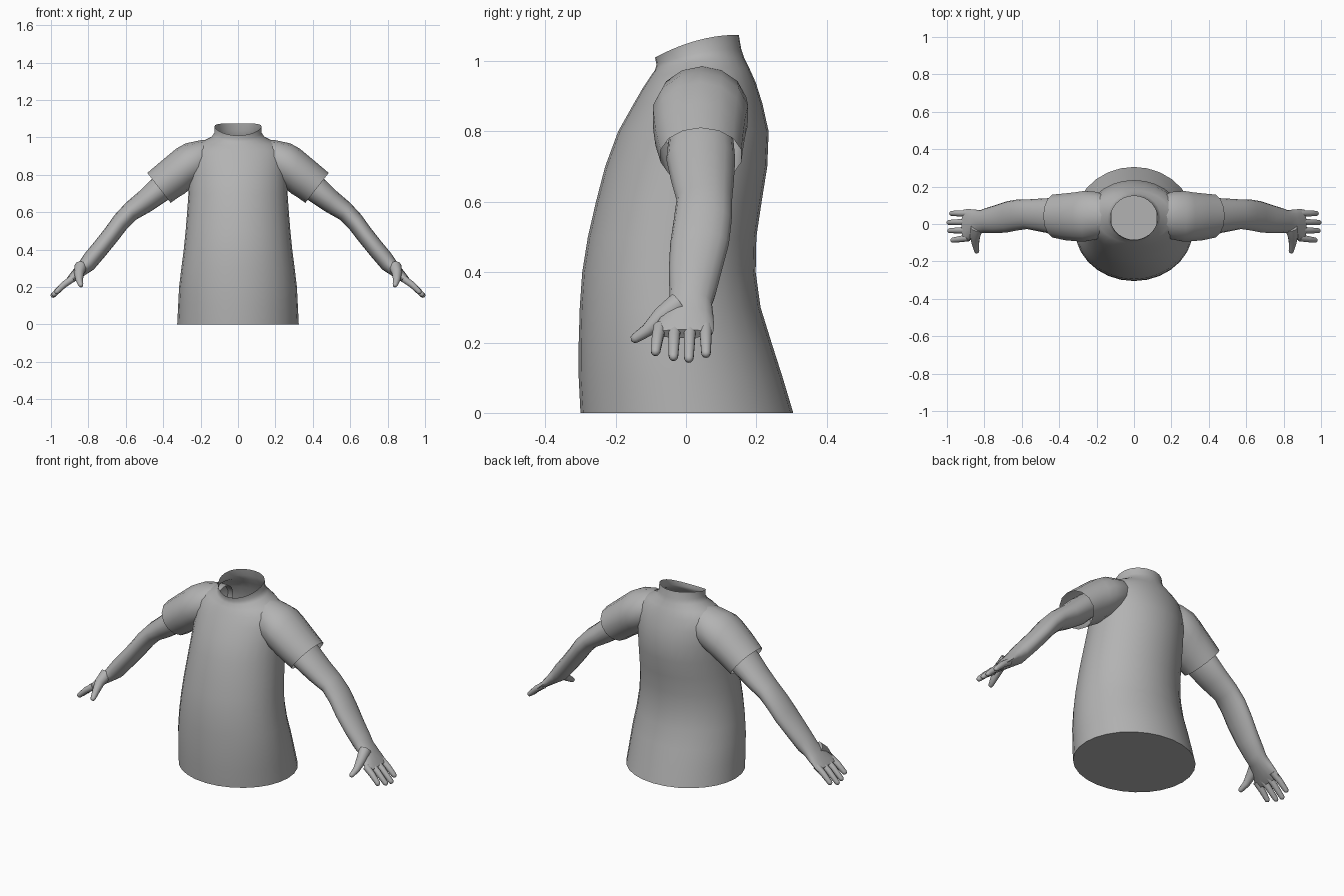
import bpy, bmesh, math
from mathutils import Vector

if "Cube" in bpy.data.objects:
    bpy.data.objects.remove(bpy.data.objects["Cube"])

grey = bpy.data.materials.new("plain grey")
grey.diffuse_color = (0.45, 0.45, 0.45, 1)
grey.use_nodes = True
grey.node_tree.nodes["Principled BSDF"].inputs["Base Color"].default_value = grey.diffuse_color


def loft(name, rings, cap_start=False, cap_end=False, mirror=False, angle=60):
    """Skin a list of point rings, optionally capped and mirrored across x."""
    bm = bmesh.new()
    loops = [[bm.verts.new(p) for p in ring] for ring in rings]
    n = len(loops[0])
    for a, b in zip(loops, loops[1:]):
        for i in range(n):
            j = (i + 1) % n
            bm.faces.new((a[i], a[j], b[j], b[i]))
    if cap_start:
        bm.faces.new(loops[0][::-1])
    if cap_end:
        bm.faces.new(loops[-1])
    bmesh.ops.recalc_face_normals(bm, faces=bm.faces[:])
    me = bpy.data.meshes.new(name)
    bm.to_mesh(me)
    bm.free()
    me.materials.append(grey)
    ob = bpy.data.objects.new(name, me)
    bpy.context.collection.objects.link(ob)
    if mirror:
        ob.modifiers.new("mirror", 'MIRROR').use_mirror_merge = False
    bpy.ops.object.select_all(action='DESELECT')
    ob.select_set(True)
    bpy.context.view_layer.objects.active = ob
    bpy.ops.object.shade_smooth_by_angle(angle=math.radians(angle))
    return ob


def oval(center, u, v, n):
    return [center + u * math.cos(2 * math.pi * i / n) + v * math.sin(2 * math.pi * i / n)
            for i in range(n)]


def torso_ring(zf, zb, hw, yf, yb, n=28):
    """Oval ring whose height rises in a curve from front to back."""
    ring = []
    for p in oval(Vector((0, (yf + yb) / 2, 0)), Vector((hw, 0, 0)), Vector((0, (yb - yf) / 2, 0)), n):
        t = (yb - p.y) / (yb - yf)
        ring.append(Vector((p.x, p.y, zb - (zb - zf) * t * t)))
    return ring


def limb_rings(sections, n):
    """Sections: top x, top z, bottom x, bottom z, front y, back y."""
    out = []
    for tx, tz, bx, bz, yf, yb in sections:
        c = Vector(((tx + bx) / 2, (yf + yb) / 2, (tz + bz) / 2))
        out.append(oval(c, Vector(((tx - bx) / 2, 0, (tz - bz) / 2)), Vector((0, (yb - yf) / 2, 0)), n))
    return out


def digit(name, points, radii, n=10):
    """Tapered finger with a rounded tip."""
    pts = [Vector(p) for p in points]
    end = (pts[-1] - pts[-2]).normalized()
    tip, r = pts[-1], radii[-1]
    pts = pts[:-1] + [tip - end * r, tip - end * r * 0.35, tip]
    radii = radii + [r * 0.8, r * 0.25]
    rings = []
    for i, p in enumerate(pts):
        t = (pts[min(i + 1, len(pts) - 1)] - pts[max(i - 1, 0)]).normalized()
        u = t.cross(Vector((0, 1, 0))).normalized()
        rings.append(oval(p, u * radii[i], t.cross(u) * radii[i], n))
    loft(name, rings, True, True, mirror=True)


# Shirt body with an open, sloping collar and closed base
body = [
    (0, 0, .325, -.30, .305), (.1, .1, .32, -.305, .275), (.2, .2, .315, -.305, .243),
    (.3, .3, .303, -.302, .212), (.4, .4, .29, -.295, .198), (.5, .5, .28, -.279, .20),
    (.6, .6, .272, -.256, .215), (.7, .7, .265, -.23, .231), (.8, .8, .262, -.193, .235),
    (.88, .88, .26, -.148, .217), (.925, .94, .245, -.122, .198), (.955, .98, .20, -.102, .18),
    (.975, 1.01, .142, -.088, .165), (.99, 1.035, .127, -.084, .157), (1.01, 1.075, .126, -.088, .15),
]
loft("shirt_body", [torso_ring(*r) for r in body], cap_start=True)

# Short sleeves, open at the hem
loft("sleeve", limb_rings([
    (.12, .99, .14, .80, -.04, .14), (.20, .985, .20, .76, -.085, .175),
    (.28, .968, .255, .725, -.098, .18), (.33, .94, .285, .70, -.095, .173),
    (.40, .882, .315, .682, -.09, .167), (.485, .81, .36, .65, -.075, .16),
], 14), mirror=True)

# Bare arms running into the palms
loft("arm", limb_rings([
    (.40, .83, .32, .72, -.05, .135), (.465, .775, .375, .665, -.056, .14),
    (.53, .71, .465, .605, -.042, .136), (.60, .65, .545, .56, -.027, .131),
    (.66, .585, .595, .51, -.035, .13), (.71, .515, .645, .445, -.045, .122),
    (.765, .445, .71, .365, -.049, .102), (.815, .385, .77, .295, -.047, .085),
    (.845, .342, .80, .275, -.048, .074), (.875, .30, .84, .25, -.07, .078),
    (.905, .262, .88, .225, -.093, .08), (.922, .237, .905, .213, -.093, .076),
], 16), True, True, mirror=True)

# Four fingers: knuckle y, tip y, tip x, tip z
for name, y0, y1, x, z in (("index_finger", -.074, -.088, .978, .166),
                           ("middle_finger", -.032, -.036, .993, .152),
                           ("ring_finger", .012, .008, .998, .147),
                           ("little_finger", .056, .057, .984, .161)):
    digit(name, [(.885, y0, .245), (.93, (y0 + y1) / 2, .213), (x, y1, z)], [.019, .017, .014])

# Thumb
digit("thumb", [(.84, -.02, .31), (.85, -.07, .275), (.848, -.11, .235), (.838, -.155, .205)],
      [.034, .027, .019, .014])
